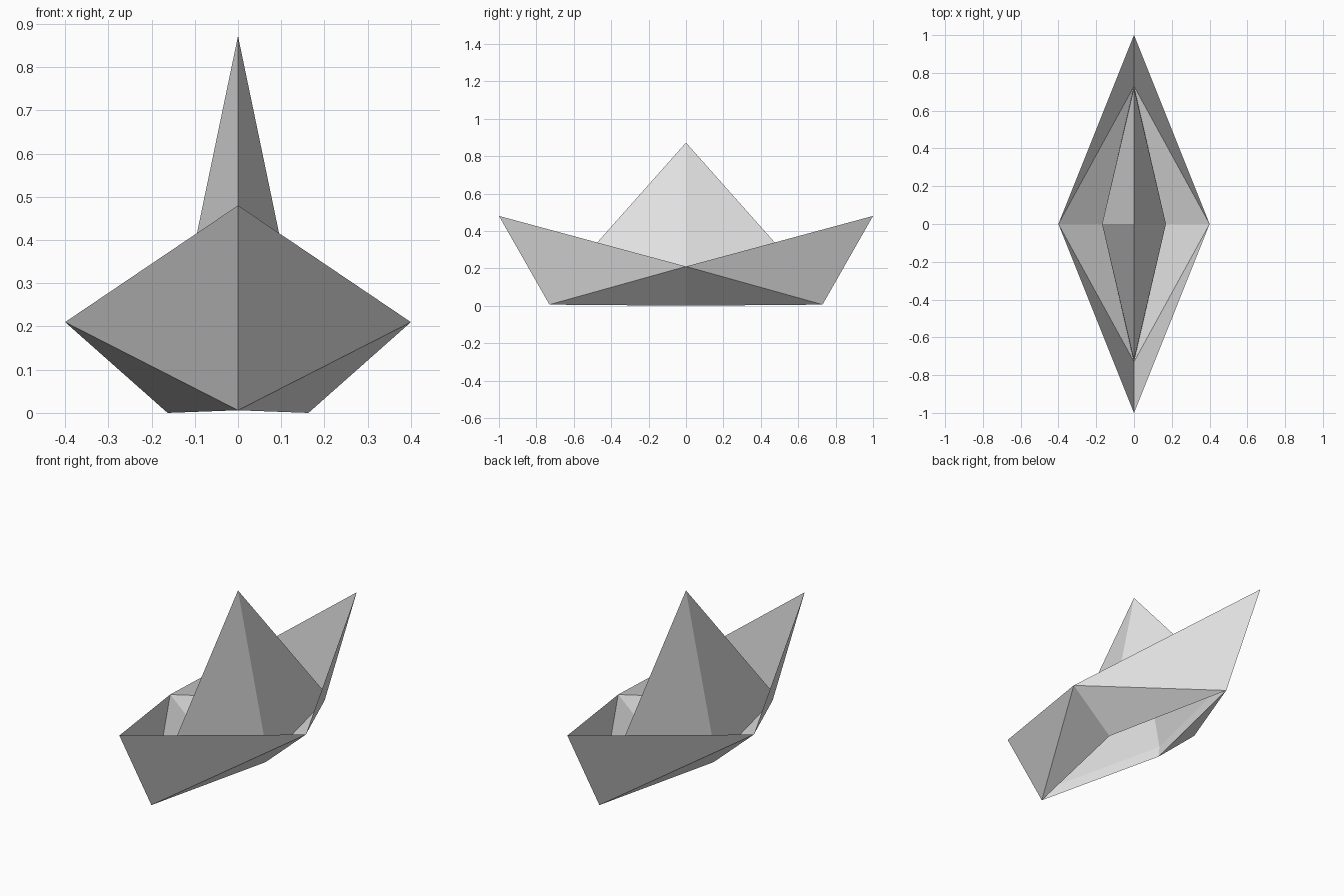
import bpy

cube = bpy.data.objects.get("Cube")
if cube:
    bpy.data.objects.remove(cube, do_unlink=True)

paper = bpy.data.materials.new("white_paper")
paper.use_nodes = True
paper.diffuse_color = (0.8, 0.8, 0.8, 1)
paper.node_tree.nodes["Principled BSDF"].inputs["Base Color"].default_value = (0.8, 0.8, 0.8, 1)


def folded_part(name, points, faces):
    """One quarter of folded paper, mirrored across both x and y."""
    mesh = bpy.data.meshes.new(name)
    mesh.from_pydata(points, [], faces)
    mesh.materials.append(paper)
    obj = bpy.data.objects.new(name, mesh)
    bpy.context.collection.objects.link(obj)
    mirror = obj.modifiers.new("mirror", "MIRROR")
    mirror.use_axis = (True, True, False)
    mirror.merge_threshold = 0.0005
    return obj


# Key folds of the boat
tip = (0, -1, 0.48)
gunwale = (0.4, 0, 0.21)
stem_foot = (0, -0.73, 0.006)
bottom = (0.163, 0, 0)

# Open hull: tall end panels and sloping lower sides
folded_part("hull", [tip, gunwale, stem_foot, bottom],
            [(0, 2, 1), (2, 3, 1)])

# Hollow centre peak, slightly bent just above the bottom opening
folded_part("centre_peak",
            [(0, 0, 0.872), (0.169, 0, 0.06), (0, -0.722, 0.06), bottom, stem_foot],
            [(0, 2, 1), (1, 2, 4, 3)])
